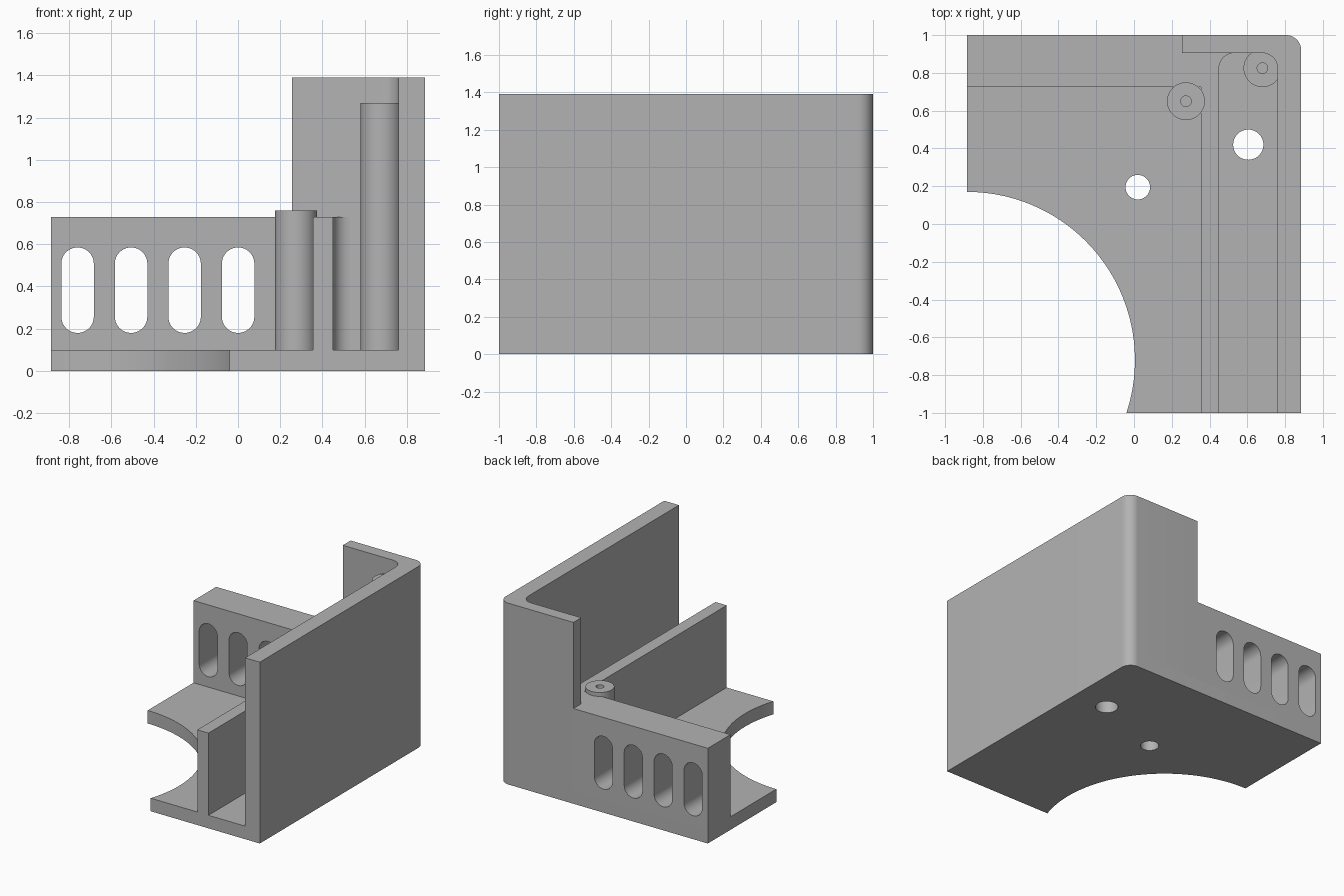
import bpy, bmesh, math
from mathutils import Vector, Matrix

if "Cube" in bpy.data.objects:
    bpy.data.objects.remove(bpy.data.objects["Cube"])

grey = bpy.data.materials.new("plain_grey")
grey.use_nodes = True
colour = (0.45, 0.45, 0.45, 1)
grey.diffuse_color = colour
grey.node_tree.nodes["Principled BSDF"].inputs["Base Color"].default_value = colour

# Overall limits of the housing
LEFT, RIGHT, FRONT, BACK = -0.885, 0.885, -1.0, 1.0
FLOOR, LOW_TOP, TALL_TOP = 0.1, 0.73, 1.39
INNER_X, INNER_Y = 0.76, 0.905
FILLET = 0.08


def arc(cx, cy, r, start, end, steps):
    return [(cx + r * math.cos(start + (end - start) * i / steps),
             cy + r * math.sin(start + (end - start) * i / steps))
            for i in range(steps + 1)]


def rounded(corners):
    """Turn (x, y, radius) right-angle corners into an outline with fillets."""
    out = []
    for i, (x, y, r) in enumerate(corners):
        p = Vector((x, y))
        if r == 0:
            out.append((x, y))
            continue
        a = (Vector(corners[i - 1][:2]) - p).normalized() * r
        b = (Vector(corners[(i + 1) % len(corners)][:2]) - p).normalized() * r
        for k in range(11):
            t = math.pi / 2 * k / 10
            out.append(tuple(p + a * (1 - math.sin(t)) + b * (1 - math.cos(t))))
    return out


def prism(name, outline, z0, z1, matrix=None):
    bm = bmesh.new()
    face = bm.faces.new([bm.verts.new((x, y, z0)) for x, y in outline])
    ext = bmesh.ops.extrude_face_region(bm, geom=[face])
    top = [v for v in ext["geom"] if isinstance(v, bmesh.types.BMVert)]
    bmesh.ops.translate(bm, verts=top, vec=(0, 0, z1 - z0))
    if matrix:
        bm.transform(matrix)
    bmesh.ops.recalc_face_normals(bm, faces=bm.faces)
    mesh = bpy.data.meshes.new(name)
    bm.to_mesh(mesh)
    bm.free()
    mesh.materials.append(grey)
    obj = bpy.data.objects.new(name, mesh)
    bpy.context.collection.objects.link(obj)
    return obj


def cylinder(name, x, y, r, z0, z1):
    return prism(name, arc(x, y, r, 0, math.tau, 48)[:-1], z0, z1)


def activate(obj):
    bpy.ops.object.select_all(action="DESELECT")
    obj.select_set(True)
    bpy.context.view_layer.objects.active = obj


def cut(obj, cutter):
    cutter.hide_render = True
    mod = obj.modifiers.new("cut", "BOOLEAN")
    mod.operation = "DIFFERENCE"
    mod.solver = "EXACT"
    mod.object = cutter
    activate(obj)
    bpy.ops.object.modifier_apply(modifier=mod.name)
    bpy.data.objects.remove(cutter)


# Base plate with the large circular bite and two through holes
bite = 0.89
bite_y = -0.72
end = math.asin((FRONT - bite_y) / bite)
curve = arc(LEFT, bite_y, bite, math.pi / 2, end, 48)
plate_corners = rounded([(RIGHT, FRONT, 0), (RIGHT, BACK, FILLET), (LEFT, BACK, 0)])
base = prism("base_plate", plate_corners + curve, 0, FLOOR)
for x, y, r in [(0.605, 0.42, 0.08), (0.02, 0.195, 0.065)]:
    cut(base, cylinder("hole_cutter", x, y, r, -0.1, 0.2))

# Tall side wall wrapping round the back corner
tall = prism("tall_corner_wall", rounded([
    (INNER_X, FRONT, 0), (RIGHT, FRONT, 0), (RIGHT, BACK, FILLET),
    (0.255, BACK, 0), (0.255, INNER_Y, 0), (INNER_X, INNER_Y, FILLET)]),
    FLOOR, TALL_TOP)

# Low thick back wall running into the inner rib
rib_l, rib_r, wall_y = 0.355, 0.45, 0.725
inside_corner = arc(rib_r + FILLET, INNER_Y - FILLET, FILLET, math.pi, math.pi / 2, 10)
low = prism("vented_back_wall_and_rib",
            [(LEFT, BACK), (LEFT, wall_y), (rib_l, wall_y), (rib_l, FRONT),
             (rib_r, FRONT)] + inside_corner + [(0.255, INNER_Y), (0.255, BACK)],
            FLOOR, LOW_TOP)

# Four upright vent slots through the back wall
half, slot_low, slot_high = 0.077, 0.18, 0.585
upright = Matrix.Rotation(math.pi / 2, 4, "X")
for i in range(4):
    x = -0.76 + i * 0.2535
    slot = (arc(x, slot_high - half, half, 0, math.pi, 20)
            + arc(x, slot_low + half, half, math.pi, math.tau, 20))
    cut(low, prism("slot_cutter", slot, -1.2, -0.6, upright))

# Screw posts with pilot holes
posts = []
for name, x, y, top in [("short_screw_post", 0.275, 0.65, 0.76),
                        ("tall_screw_post", 0.68, 0.825, 1.27)]:
    post = cylinder(name, x, y, 0.1, FLOOR, top)
    cut(post, cylinder("pilot_cutter", x, y, 0.028, top - 0.35, top + 0.1))
    posts.append(post)

for obj in [base, tall, low] + posts:
    activate(obj)
    bpy.ops.object.shade_smooth_by_angle(angle=math.radians(30))
